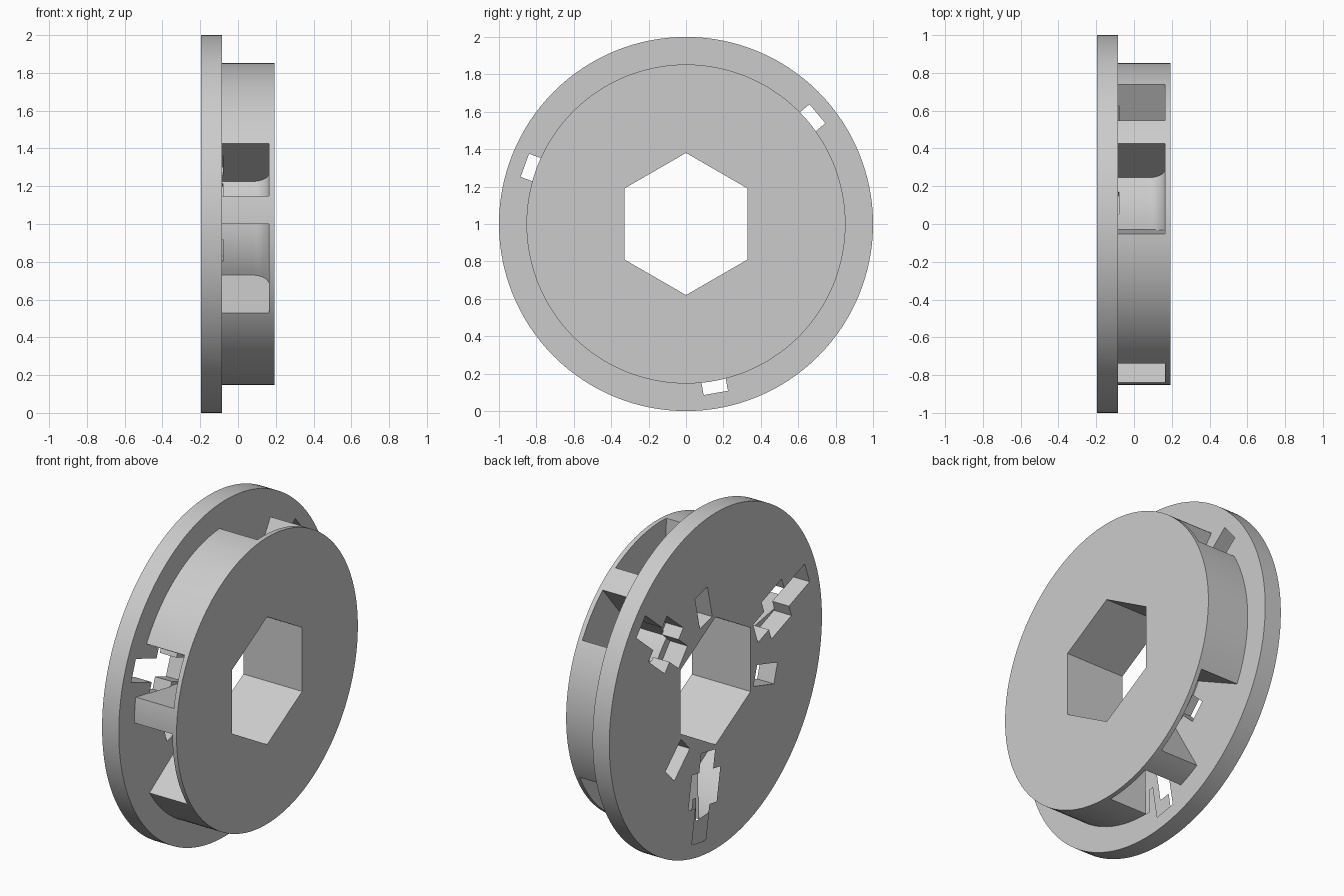
import bpy, bmesh
from math import sin, cos, pi, radians

if "Cube" in bpy.data.objects:
    bpy.data.objects.remove(bpy.data.objects["Cube"])

SEG = 128
X_BACK, X_STEP, X_POCKET, X_FRONT = -0.195, -0.085, 0.165, 0.192


def finish(bm, name):
    bmesh.ops.recalc_face_normals(bm, faces=bm.faces)
    me = bpy.data.meshes.new(name)
    bm.to_mesh(me)
    bm.free()
    ob = bpy.data.objects.new(name, me)
    bpy.context.collection.objects.link(ob)
    return ob


def skin(bm, rings):
    """Join a list of equal closed loops and cap both ends."""
    rows = [[bm.verts.new(p) for p in ring] for ring in rings]
    n = len(rows[0])
    for a, b in zip(rows, rows[1:]):
        for i in range(n):
            j = (i + 1) % n
            bm.faces.new((a[i], a[j], b[j], b[i]))
    bm.faces.new(rows[0])
    bm.faces.new(rows[-1])


def circle(x, r, n=SEG):
    return [(x, r * cos(2 * pi * i / n + pi / 2), 1 + r * sin(2 * pi * i / n + pi / 2))
            for i in range(n)]


def sector(bm, a0, a1, r_in, r_out=0.93, fillet=0.09):
    """Ring-shaped pocket between two angles, rounded at its inner front edge."""
    prof = [(X_STEP, r_out), (X_STEP, r_in)]
    for k in range(9):
        t = k / 8 * pi / 2
        prof.append((X_POCKET - fillet + fillet * sin(t), r_in + fillet * (1 - cos(t))))
    prof.append((X_POCKET, r_out))
    steps = 10
    rings = []
    for k in range(steps + 1):
        a = radians(a0 + (a1 - a0) * k / steps)
        rings.append([(x, r * cos(a), 1 + r * sin(a)) for x, r in prof])
    skin(bm, rings)


def window(bm, angle, outline):
    """Straight cut through the flange; outline is (radial, tangential)."""
    a = radians(angle)
    skin(bm, [[(x, u * cos(a) - t * sin(a), 1 + u * sin(a) + t * cos(a)) for u, t in outline]
              for x in (X_BACK - 0.1, X_STEP + 0.005)])


def cut(body, bm, name):
    cutter = finish(bm, name)
    cutter.hide_render = True
    mod = body.modifiers.new(name, 'BOOLEAN')
    mod.operation = 'DIFFERENCE'
    mod.solver = 'EXACT'
    mod.object = cutter
    bpy.context.view_layer.objects.active = body
    bpy.ops.object.modifier_apply(modifier=name)
    bpy.data.objects.remove(cutter)


# Stepped wheel: wide flange with narrower hub
bm = bmesh.new()
skin(bm, [circle(X_BACK, 1), circle(X_STEP, 1), circle(X_STEP, 0.853), circle(X_FRONT, 0.853)])
wheel = finish(bm, "flanged_wheel")

# Hexagonal bore
bm = bmesh.new()
skin(bm, [circle(-0.5, 0.38, 6), circle(0.5, 0.38, 6)])
cut(wheel, bm, "hex_bore")

# Narrow and wide pockets in the hub rim
bm = bmesh.new()
for k in range(3):
    sector(bm, 30 + 120 * k, 50 + 120 * k, 0.45)
    sector(bm, 60 + 120 * k, 93.5 + 120 * k, 0.49)
cut(wheel, bm, "rim_pockets")

# Cross-shaped and small rectangular windows in the flange
half = [(0.40, 0.066), (0.51, 0.066), (0.51, 0.135), (0.71, 0.135), (0.71, 0.066), (0.917, 0.066)]
cross = half + [(u, -t) for u, t in reversed(half)]
small = [(0.39, 0.06), (0.59, 0.06), (0.59, -0.06), (0.39, -0.06)]
bm = bmesh.new()
for k in range(3):
    window(bm, 40 + 120 * k, cross)
    window(bm, 76.75 + 120 * k, small)
cut(wheel, bm, "flange_windows")

# Smooth round surfaces, crisp edges
wheel.select_set(True)
bpy.context.view_layer.objects.active = wheel
bpy.ops.object.shade_smooth_by_angle(angle=radians(25))
